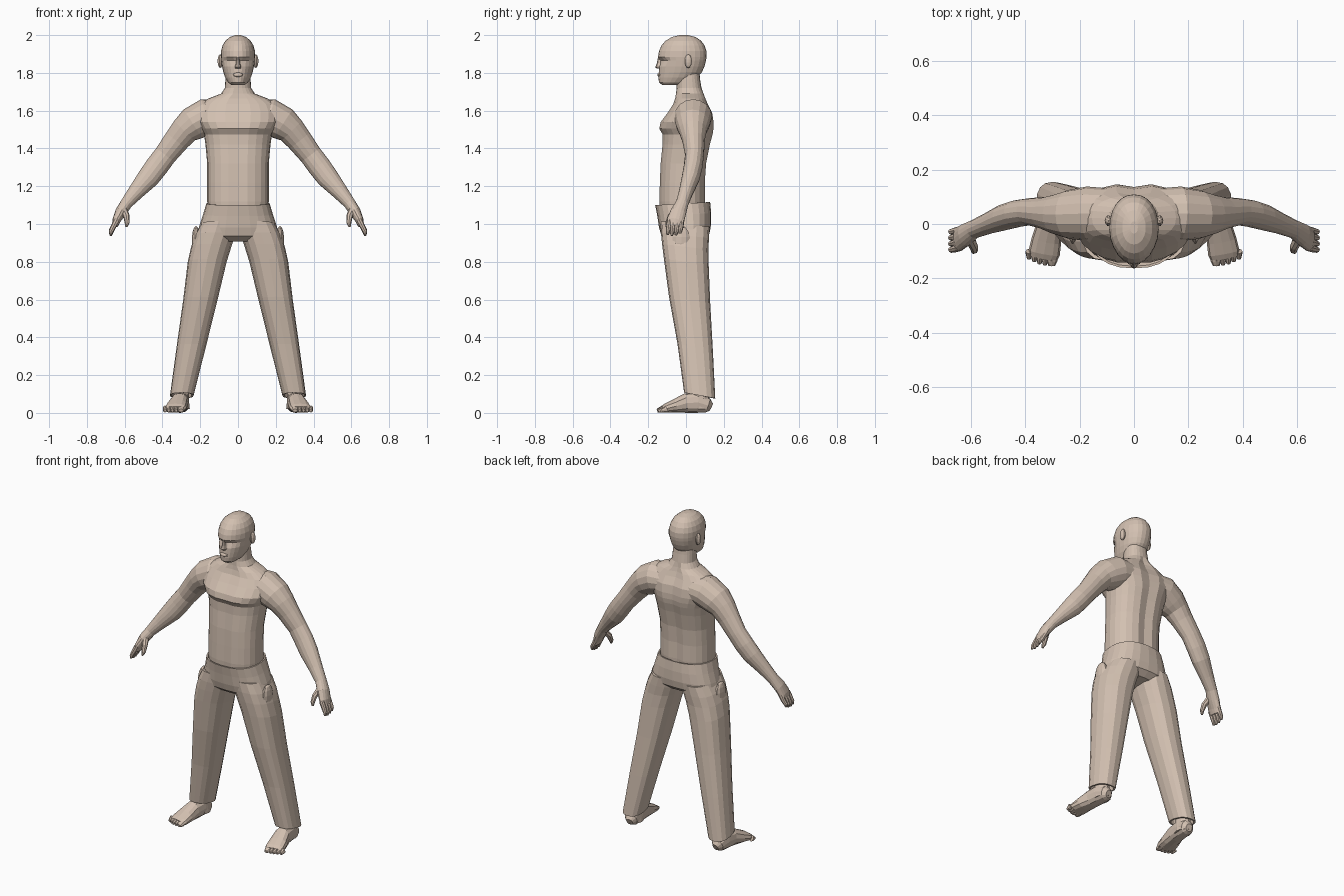
import bpy, bmesh, math
from mathutils import Vector

clay = bpy.data.materials.new("warm beige")
clay.diffuse_color = (0.65, 0.53, 0.44, 1)
Y, Z = Vector((0, 1, 0)), Vector((0, 0, 1))


def loft(name, rings, n=16, power=2.0, mirror=False, tweak=None):
    """Skin a list of (centre, U, V) superellipse rings, capped at both ends."""
    bm = bmesh.new()
    loops = []
    for c, u, v in rings:
        loop = []
        for i in range(n):
            a = 2 * math.pi * i / n
            f = lambda t: math.copysign(abs(t) ** (2 / power), t) if abs(t) > 1e-6 else 0
            p = c + u * f(math.cos(a)) + v * f(math.sin(a))
            loop.append(bm.verts.new(tweak(p) if tweak else p))
        loops.append(loop)
    for a, b in zip(loops, loops[1:]):
        for i in range(n):
            j = (i + 1) % n
            bm.faces.new((a[i], a[j], b[j], b[i]))
    bm.faces.new(loops[0])
    bm.faces.new(loops[-1])
    bmesh.ops.recalc_face_normals(bm, faces=bm.faces)
    me = bpy.data.meshes.new(name)
    bm.to_mesh(me)
    bm.free()
    me.materials.append(clay)
    ob = bpy.data.objects.new(name, me)
    bpy.context.collection.objects.link(ob)
    if mirror:
        ob.modifiers.new("mirror", 'MIRROR').use_mirror_merge = False
    return ob


def level(z, x0, x1, yf, yb, tilt=0):
    """Horizontal ring from its x and y limits; tilt raises the back."""
    return (Vector(((x0 + x1) / 2, (yf + yb) / 2, z)),
            Vector(((x1 - x0) / 2, 0, 0)), Vector((0, (yb - yf) / 2, tilt)))


def tube(name, path, ref=Y, **kw):
    """Loft along a path of (x, y, z, radius across, radius along ref)."""
    pts = [Vector(p[:3]) for p in path]
    rings = []
    for i, p in enumerate(path):
        t = (pts[min(i + 1, len(pts) - 1)] - pts[max(i - 1, 0)]).normalized()
        rings.append((pts[i], t.cross(ref).normalized() * p[3],
                      (ref - t * t.dot(ref)).normalized() * p[4]))
    return loft(name, rings, mirror=True, **kw)


def ball(name, c, r, n=10, mirror=True):
    """Faceted ellipsoid made of stacked rings."""
    rings = []
    for k in range(8):
        a = math.pi * (k + 0.15) / 7.3 - math.pi / 2
        rings.append((Vector(c) + Z * r[2] * math.sin(a),
                      Vector((r[0] * math.cos(a), 0, 0)), Vector((0, r[1] * math.cos(a), 0))))
    return loft(name, rings, n=n, mirror=mirror)


# Torso with chest shelf, spine groove and neck
def spine(p):
    if abs(p.x) < 0.005 and p.z < 1.72:
        p.y += -0.014 if p.y > 0 else 0.006
    return p


torso = [(1.03, .158, -.14, .10), (1.12, .163, -.145, .105), (1.22, .163, -.142, .103),
         (1.32, .163, -.138, .11), (1.42, .172, -.128, .13), (1.475, .18, -.128, .145),
         (1.505, .195, -.146, .15), (1.54, .215, -.138, .15), (1.59, .22, -.10, .142),
         (1.635, .20, -.07, .118), (1.665, .155, -.06, .105), (1.69, .09, -.055, .095),
         (1.72, .07, -.05, .082), (1.77, .066, -.05, .074), (1.82, .06, -.05, .07)]
loft("torso", [level(z, -r, r, f, b) for z, r, f, b in torso], n=24, power=2.3, tweak=spine)


# Head, slightly narrowed towards the face, with sunken eyes
def face(p):
    if p.y < -0.04:
        p.x *= 1 - 1.2 * (-0.04 - p.y)
    if 1.85 < p.z < 1.88 and 0.015 < abs(p.x) < 0.07 and p.y < -0.05:
        p.y += 0.012
    return p


head = [(1.735, .035, -.125, -.03), (1.75, .055, -.143, .02), (1.775, .068, -.146, .06),
        (1.805, .078, -.144, .085), (1.835, .085, -.142, .098), (1.865, .089, -.14, .106),
        (1.885, .091, -.148, .109), (1.915, .09, -.143, .108), (1.945, .082, -.13, .098),
        (1.97, .067, -.108, .08), (1.99, .043, -.075, .05), (2.0, .014, -.035, .01)]
loft("head", [level(z, -r, r, f, b) for z, r, f, b in head], n=24, power=2.15, tweak=face)
loft("nose", [level(1.822, -.016, .016, -.152, -.12), level(1.83, -.017, .017, -.163, -.12),
              level(1.85, -.011, .011, -.155, -.12), level(1.885, -.007, .007, -.148, -.12)], n=8)
ball("lips", (0, -.14, 1.79), (.026, .013, .012), mirror=False)
ball("ear", (.094, .012, 1.862), (.014, .02, .036))

# Arms
tube("arm", [(.08, .04, 1.575, .08, .09), (.17, .038, 1.568, .096, .1),
             (.24, .035, 1.53, .09, .09), (.283, .036, 1.495, .075, .075),
             (.325, .04, 1.443, .068, .06), (.385, .045, 1.365, .06, .05),
             (.43, .038, 1.305, .061, .05), (.475, .025, 1.245, .058, .048),
             (.54, .0, 1.17, .043, .038), (.59, -.02, 1.11, .032, .034),
             (.62, -.04, 1.065, .03, .042), (.643, -.055, 1.02, .022, .046),
             (.652, -.058, .99, .016, .042)])
# Hands: curled fingers and thumb
for k in range(4):
    y = -.092 + k * .022
    drop = (.005, 0, .003, .012)[k]
    tube("finger", [(.642, y + .004, 1.02, .016, .013), (.66, y, .985, .014, .013),
                    (.672, y - .003, .955 + drop, .012, .011),
                    (.674, y - .006, .938 + drop, .006, .007)], n=8)
tube("thumb", [(.605, -.05, 1.075, .02, .02), (.59, -.082, 1.04, .017, .016),
               (.587, -.098, 1.005, .013, .012), (.592, -.104, .985, .006, .006)], n=8)

# Trousers: hips with a standing waistband
hips = [(1.07, .15, -.13, .10), (1.108, .16, -.155, .12), (1.108, .168, -.163, .128),
        (1.05, .185, -.152, .133), (.99, .205, -.143, .133), (.945, .215, -.13, .125),
        (.915, .14, -.09, .09)]
loft("trouser_hips", [level(z, -r, r, f, b, .008) for z, r, f, b in hips], n=24, power=2.4)
# Trouser legs with a hollow hem
legs = [(1.0, .01, .195, -.135, .125), (.94, .015, .228, -.133, .122),
        (.88, .035, .248, -.127, .118), (.8, .06, .266, -.117, .12),
        (.6, .108, .29, -.09, .128), (.35, .17, .325, -.045, .142),
        (.092, .235, .36, -.01, .155), (.092, .245, .35, .0, .145), (.14, .245, .345, .0, .14)]
loft("trouser_leg", [level(z, a, b, f, k, -.015) for z, a, b, f, k in legs],
     power=2.5, mirror=True)
ball("pocket_flap", (.222, -.025, .915), (.022, .05, .075))

# Feet: ankle, sole and toes
loft("ankle", [level(.02, .255, .345, .02, .13), level(.07, .26, .345, .015, .125),
               level(.13, .26, .34, .03, .12), level(.25, .25, .32, .03, .11)], n=12, mirror=True)
tube("foot", [(.298, .133, .03, .02, .022), (.3, .115, .039, .04, .039),
              (.304, .06, .055, .046, .055), (.31, .0, .052, .047, .052),
              (.322, -.06, .036, .055, .036), (.33, -.105, .025, .058, .025),
              (.334, -.125, .018, .052, .018)], ref=Z, n=12, power=2.4)
for k in range(5):
    x, r = .302 + k * .0195 + (.006 if k else 0), .021 if k == 0 else .012
    tip = (-.153, -.15, -.146, -.138, -.128)[k]
    tube("toe", [(x, -.1, .022, r, .02), (x, tip + .018, .017, r, .016),
                 (x, tip, .012, r * .6, .009)], ref=Z, n=8)
